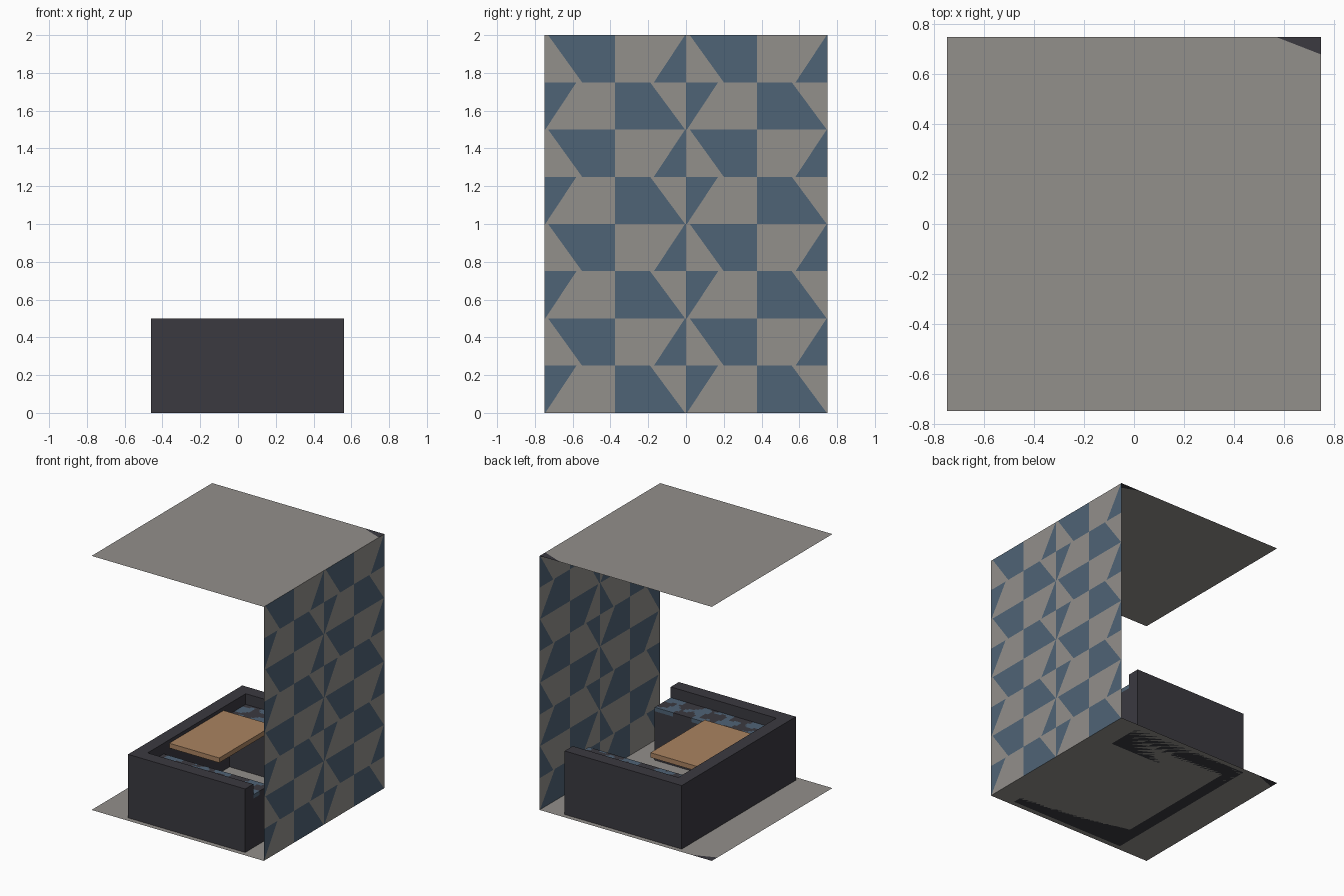
import bpy, bmesh, math

if "Cube" in bpy.data.objects:
    bpy.data.objects.remove(bpy.data.objects["Cube"])


def mat(name, rgb):
    m = bpy.data.materials.new(name)
    m.diffuse_color = (*[(c / 255) ** 2.2 for c in rgb], 1)
    m.use_nodes = True
    m.node_tree.nodes["Principled BSDF"].inputs["Base Color"].default_value = m.diffuse_color
    return m


GREY = mat("warm_grey", (145, 142, 138))
BLUE = mat("slate_blue", (80, 99, 117))
DARK = mat("charcoal", (61, 60, 66))
WOOD = mat("light_wood", (168, 130, 97))


def finish(name, bm, mats):
    bmesh.ops.remove_doubles(bm, verts=bm.verts, dist=1e-5)
    me = bpy.data.meshes.new(name)
    bm.to_mesh(me)
    bm.free()
    for m in mats:
        me.materials.append(m)
    ob = bpy.data.objects.new(name, me)
    bpy.context.collection.objects.link(ob)
    return ob


def polys(name, faces, mats):
    """faces: list of (points, material index)"""
    bm = bmesh.new()
    for pts, mi in faces:
        bm.faces.new([bm.verts.new(p) for p in pts]).material_index = mi
    return finish(name, bm, mats)


def prism(name, outline, z0, z1, m):
    bm = bmesh.new()
    f = bm.faces.new([bm.verts.new((x, y, z0)) for x, y in outline])
    r = bmesh.ops.extrude_face_region(bm, geom=[f], use_keep_orig=True)
    for v in [g for g in r["geom"] if isinstance(g, bmesh.types.BMVert)]:
        v.co.z = z1
    bmesh.ops.recalc_face_normals(bm, faces=bm.faces)
    return finish(name, bm, [m])


def rect(x0, x1, y0, y1):
    return [(x0, y0), (x1, y0), (x1, y1), (x0, y1)]


# Floor and ceiling sheets, each with one dark corner triangle
H = 0.75
for name, z, s in (("floor", 0, -1), ("ceiling", 2, 1)):
    a, b, c = (s * H, H, z), (s * 0.57, H, z), (s * H, 0.68, z)
    polys(name, [([b, (-s * H, H, z), (-s * H, -H, z), (s * H, -H, z), c], 0),
                 ([a, b, c], 1)], [GREY, DARK])

# Patterned wall: each cell is split by one slanted line
# (left, right, line at bottom, line at top, blue side is right)
CELLS = {1: [(0, 0.375, 0.20, 0.02, True), (0.375, 0.75, 0.58, 0.745, True)],
         0: [(0, 0.375, 0.005, 0.17, False), (0.375, 0.75, 0.745, 0.56, False)]}
faces = []
for row in range(8):
    z0, z1 = row * 0.25, row * 0.25 + 0.25
    for oy in (-0.75, 0):
        for l, r, b, t, right in CELLS[row % 2]:
            P = lambda y, z: (H, oy + y, z)
            faces.append(([P(l, z0), P(b, z0), P(t, z1), P(l, z1)], int(not right)))
            faces.append(([P(b, z0), P(r, z0), P(r, z1), P(t, z1)], int(right)))
polys("patterned_wall", faces, [GREY, BLUE])

# U-shaped booth surround, open toward the wall
prism("booth_surround", [(-0.46, -0.71), (0.56, -0.71), (0.56, -0.61), (-0.36, -0.61),
                         (-0.36, 0.61), (0.56, 0.61), (0.56, 0.71), (-0.46, 0.71)],
      0, 0.5, DARK)

# Two benches with blotchy seat pads
for name, s in (("front", -1), ("back", 1)):
    y0, y1 = sorted((s * 0.41, s * 0.61))
    prism(name + "_bench", rect(-0.36, 0.56, y0, y1), 0, 0.385, DARK)
    bm = bmesh.new()
    bmesh.ops.create_grid(bm, x_segments=46, y_segments=10, size=1)
    for v in bm.verts:
        v.co = (0.1 + v.co.x * 0.46, s * 0.51 + v.co.y * 0.1, 0.416)
    for f in bm.faces:
        c = f.calc_center_median()
        w = math.sin(c.x * 27 + 9 * c.y) + math.sin(c.y * 38 - c.x * 17 + 1) \
            + 0.6 * math.sin(c.x * 61)
        f.material_index = int(w > 0.1)
    # pad edge: dark skirt dropped from the border
    rim = [e for e in bm.edges if e.is_boundary]
    r = bmesh.ops.extrude_edge_only(bm, edges=rim)
    for v in [g for g in r["geom"] if isinstance(g, bmesh.types.BMVert)]:
        v.co.z = 0.385
    bmesh.ops.recalc_face_normals(bm, faces=bm.faces)
    finish(name + "_seat_pad", bm, [DARK, BLUE])

# Table top fixed to the booth's end wall
prism("table_top", rect(-0.36, 0.075, -0.34, 0.335), 0.435, 0.473, WOOD)
